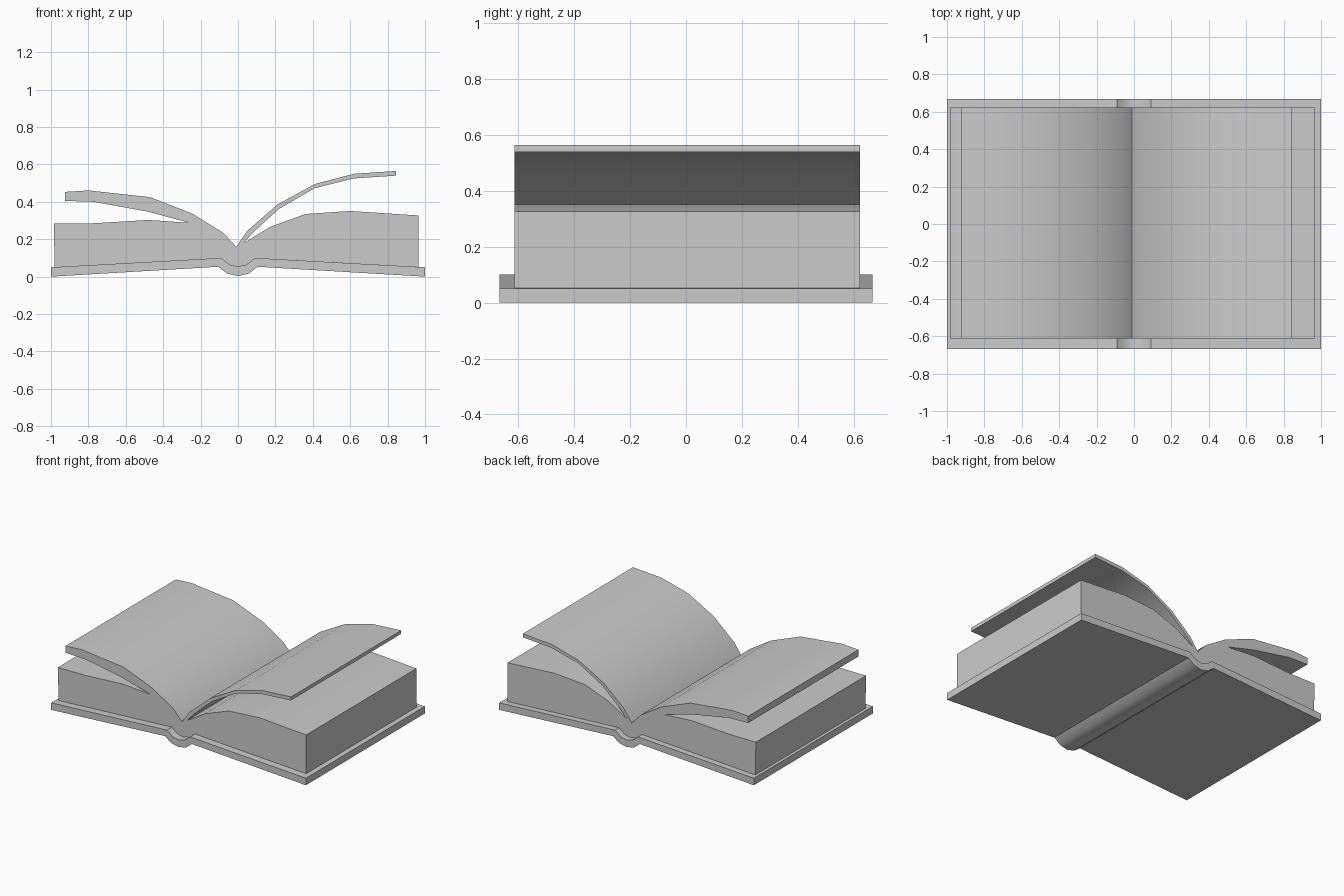
import bpy
import bmesh
from math import radians

cube = bpy.data.objects.get("Cube")
if cube:
    bpy.data.objects.remove(cube, do_unlink=True)

# One plain grey for the whole book
grey = bpy.data.materials.new("plain_grey")
grey.use_nodes = True
colour = (0.6, 0.6, 0.6, 1)
grey.diffuse_color = colour
grey.node_tree.nodes["Principled BSDF"].inputs["Base Color"].default_value = colour


def extrude_profile(name, outline, y_front, y_back):
    """Solid with a closed x-z outline swept along y."""
    bm = bmesh.new()
    face = bm.faces.new([bm.verts.new((x, y_front, z)) for x, z in outline])
    swept = bmesh.ops.extrude_face_region(bm, geom=[face])["geom"]
    moved = [v for v in swept if isinstance(v, bmesh.types.BMVert)]
    bmesh.ops.translate(bm, verts=moved, vec=(0, y_back - y_front, 0))
    bmesh.ops.recalc_face_normals(bm, faces=bm.faces)
    mesh = bpy.data.meshes.new(name)
    bm.to_mesh(mesh)
    bm.free()
    mesh.materials.append(grey)
    obj = bpy.data.objects.new(name, mesh)
    bpy.context.collection.objects.link(obj)
    bpy.ops.object.select_all(action="DESELECT")
    obj.select_set(True)
    bpy.context.view_layer.objects.active = obj
    bpy.ops.object.shade_smooth_by_angle(angle=radians(40))
    return obj


def mirrored(half):
    """Right half, from the middle outwards, completed on the left."""
    return [(-x, z) for x, z in reversed(half[1:])] + half


# Cover: two boards that dip into a rounded spine
cover_top = mirrored([(0, 0.055), (0.045, 0.064), (0.09, 0.1), (1, 0.05)])
cover_bottom = mirrored([(0, 0.003), (0.06, 0.017), (0.105, 0.053), (1, 0)])
extrude_profile("cover", cover_top + cover_bottom[::-1], -0.667, 0.667)

# Pages: one outline running over both blocks and both lifted sheaves
left_block = [(-0.98, 0.051), (-0.985, 0.285), (-0.78, 0.285), (-0.48, 0.303), (-0.26, 0.288)]
left_sheaf = [(-0.48, 0.347), (-0.77, 0.4), (-0.925, 0.405), (-0.925, 0.453), (-0.8, 0.461),
              (-0.47, 0.425), (-0.24, 0.335), (-0.08, 0.235)]
gutter = [(-0.01, 0.16)]
right_sheaf = [(0.05, 0.245), (0.21, 0.385), (0.41, 0.495), (0.62, 0.55), (0.845, 0.565),
               (0.845, 0.54), (0.62, 0.525), (0.41, 0.473), (0.22, 0.363), (0.085, 0.24)]
right_block = [(0.03, 0.18), (0.17, 0.265), (0.36, 0.335), (0.6, 0.351), (0.965, 0.327),
               (0.965, 0.052)]
underside = cover_top[1:-1][::-1]
extrude_profile("pages", left_block + left_sheaf + gutter + right_sheaf + right_block + underside,
                -0.613, 0.623)
